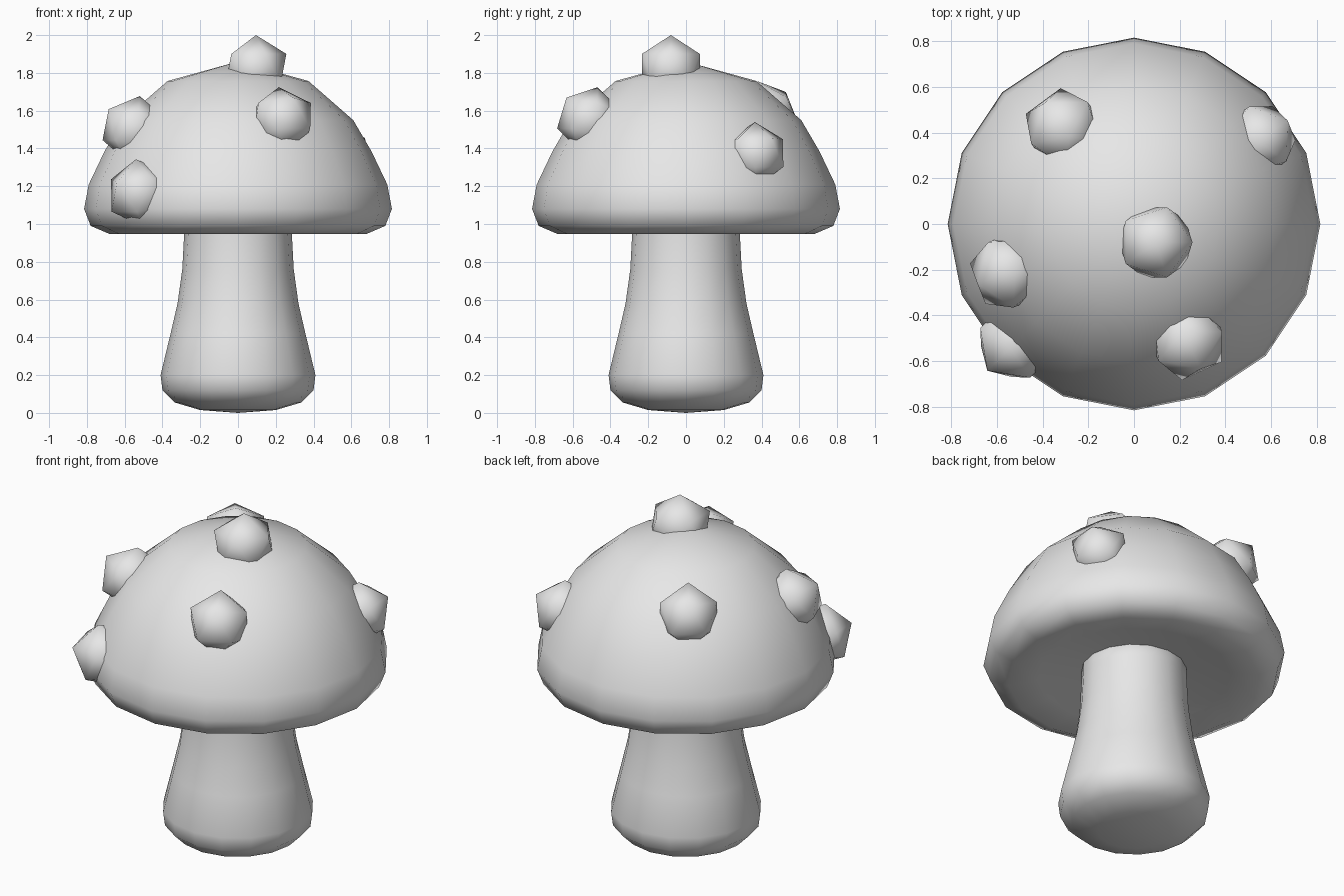
import bpy, bmesh
from math import cos, sin, pi, hypot
from mathutils import Vector, Matrix

cube = bpy.data.objects.get("Cube")
if cube:
    bpy.data.objects.remove(cube)

# One plain grey for the whole model
grey = bpy.data.materials.new("light_grey")
grey.use_nodes = True
grey.diffuse_color = (0.8, 0.8, 0.8, 1)
grey.node_tree.nodes["Principled BSDF"].inputs["Base Color"].default_value = (0.8, 0.8, 0.8, 1)


def finish(name, bm):
    """Turn a bmesh into a smooth grey object."""
    bmesh.ops.recalc_face_normals(bm, faces=bm.faces)
    for face in bm.faces:
        face.smooth = True
    mesh = bpy.data.meshes.new(name)
    bm.to_mesh(mesh)
    bm.free()
    mesh.materials.append(grey)
    obj = bpy.data.objects.new(name, mesh)
    bpy.context.collection.objects.link(obj)
    return obj


def lathe(name, profile, sides=16):
    """Spin a (radius, height) profile whose two ends lie on the axis."""
    bm = bmesh.new()
    first = bm.verts.new((0, 0, profile[0][1]))
    last = bm.verts.new((0, 0, profile[-1][1]))
    rings = [[bm.verts.new((r * cos(2 * pi * i / sides), r * sin(2 * pi * i / sides), z))
              for i in range(sides)] for r, z in profile[1:-1]]
    for i in range(sides):
        j = (i + 1) % sides
        bm.faces.new((first, rings[0][j], rings[0][i]))
        bm.faces.new((last, rings[-1][i], rings[-1][j]))
        for low, high in zip(rings, rings[1:]):
            bm.faces.new((low[i], low[j], high[j], high[i]))
    return finish(name, bm)


def wart(name, centre, radius, lift):
    """Faceted ball pointing out of the cap; lift is the upward share of its direction."""
    x, y, z = centre
    flat = Vector((x, y, 0)).normalized()
    out = flat * (1 - lift * lift) ** 0.5 + Vector((0, 0, lift))
    uphill = Vector((1, 0, 0)) if lift == 1 else (Vector((0, 0, 1)) - out * lift).normalized()
    turn = Matrix((uphill, out.cross(uphill), out)).transposed().to_4x4()
    bm = bmesh.new()
    bmesh.ops.create_icosphere(bm, subdivisions=1, radius=radius,
                               matrix=Matrix.Translation(centre) @ turn)
    return finish(name, bm)


# Stem, flared towards a rounded foot
lathe("stem", [(0, 0), (0.2, 0.015), (0.335, 0.055), (0.4, 0.12), (0.41, 0.2),
               (0.357, 0.42), (0.32, 0.58), (0.295, 0.76), (0.285, 0.95),
               (0.285, 1.06), (0, 1.06)])

# Cap with a rolled rim and a slightly hollow underside
lathe("cap", [(0, 1.04), (0.28, 1.01), (0.52, 0.975), (0.68, 0.947), (0.78, 0.99),
              (0.815, 1.08), (0.79, 1.21), (0.706, 1.386), (0.61, 1.55),
              (0.373, 1.757), (0, 1.86)])

# Warts scattered over the cap
wart("top_wart", (0.095, -0.08, 1.82), 0.18, 1)
wart("front_wart", (0.235, -0.51, 1.55), 0.18, 0.66)
wart("back_wart", (-0.31, 0.42, 1.58), 0.18, 0.66)
wart("upper_right_wart", (-0.55, -0.21, 1.5), 0.18, 0.6)
wart("lower_right_wart", (-0.52, -0.52, 1.165), 0.18, 0.3)
wart("left_wart", (0.55, 0.37, 1.37), 0.17, 0.5)
